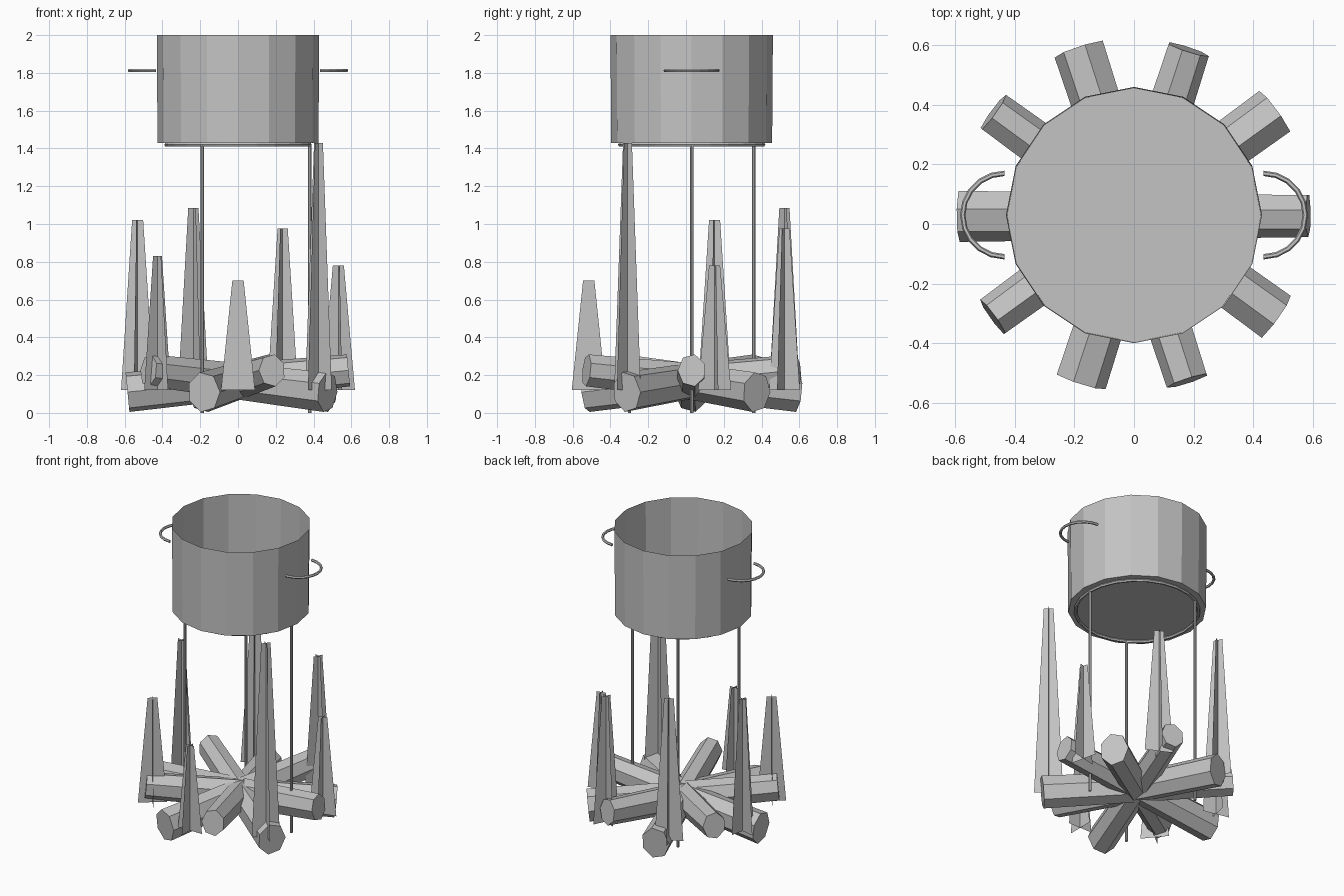
import bpy, bmesh
from math import sin, cos, pi, radians
from mathutils import Vector, Matrix

cube = bpy.data.objects.get("Cube")
if cube:
    bpy.data.objects.remove(cube)

grey = bpy.data.materials.new("plain grey")
grey.use_nodes = True
colour = (0.55, 0.55, 0.55, 1)
grey.diffuse_color = colour
grey.node_tree.nodes["Principled BSDF"].inputs["Base Color"].default_value = colour

CENTRE = Vector((0, 0.03, 0))


def finish(name, bm):
    mesh = bpy.data.meshes.new(name)
    bm.to_mesh(mesh)
    bm.free()
    mesh.materials.append(grey)
    obj = bpy.data.objects.new(name, mesh)
    bpy.context.collection.objects.link(obj)
    return obj


def around(angle, radius, z=0):
    return CENTRE + Vector((radius * cos(angle), radius * sin(angle), z))


def skin(bm, rings, closed=False):
    """Join rings of points into a tube, capped when it is open."""
    loops = [[bm.verts.new(p) for p in ring] for ring in rings]
    pairs = list(zip(loops, loops[1:]))
    if closed:
        pairs.append((loops[-1], loops[0]))
    for a, b in pairs:
        for i in range(len(a)):
            j = (i + 1) % len(a)
            bm.faces.new((a[i], a[j], b[j], b[i]))
    if not closed:
        bm.faces.new(loops[0])
        bm.faces.new(loops[-1])
    bmesh.ops.recalc_face_normals(bm, faces=bm.faces[:])


def arc_tube(name, centre, radius, start, sweep, steps, thick, sides=6):
    """Tube bent along a level arc."""
    closed = sweep > 6
    rings = []
    for s in range(steps if closed else steps + 1):
        a = start + sweep * s / steps
        out = Vector((cos(a), sin(a), 0))
        turns = [2 * pi * k / sides for k in range(sides)]
        rings.append([centre + out * (radius + thick * cos(t))
                      + Vector((0, 0, thick * sin(t))) for t in turns])
    bm = bmesh.new()
    skin(bm, rings, closed)
    return finish(name, bm)


# Open pot
bm = bmesh.new()
bmesh.ops.create_cone(bm, cap_ends=True, segments=16, radius1=0.426, radius2=0.43,
                      depth=0.57, matrix=Matrix.Translation(CENTRE + Vector((0, 0, 1.715))))
top = [f for f in bm.faces if f.normal.z > 0.9]
bmesh.ops.delete(bm, geom=top, context='FACES_ONLY')
finish("pot", bm)

# Pot handles
for side, start in (("left", -pi / 2), ("right", pi / 2)):
    x = 0.435 if side == "left" else -0.435
    arc_tube(side + "_handle", CENTRE + Vector((x, 0, 1.812)), 0.14, start, pi, 10, 0.009)

# Stand: ring and three legs
arc_tube("stand_ring", CENTRE + Vector((0, 0, 1.42)), 0.38, 0, 2 * pi, 24, 0.01)
for n in range(3):
    bm = bmesh.new()
    place = Matrix.Translation(around(n * 2 * pi / 3, 0.38, 0.71))
    bmesh.ops.create_cone(bm, cap_ends=True, segments=8, radius1=0.009, radius2=0.009,
                          depth=1.42, matrix=place)
    finish(f"stand_leg_{n + 1}", bm)

# Crossed logs, thick at the low end
for n in range(5):
    angle = radians(36 + 72 * n)
    right = Vector((sin(angle), -cos(angle), 0))
    rings = []
    for reach, z, wide, tall in ((0.585, 0.11, 0.09, 0.108), (-0.585, 0.225, 0.074, 0.087)):
        end = around(angle, reach, z)
        axis = Vector((cos(angle) * 1.17, sin(angle) * 1.17, -0.115)).normalized()
        up = right.cross(axis)
        turns = [radians(13) + 2 * pi * k / 7 for k in range(7)]
        rings.append([end + right * wide * sin(t) + up * tall * cos(t) for t in turns])
    bm = bmesh.new()
    skin(bm, rings)
    finish(f"log_{n + 1}", bm)

# Flames: two crossed tapering sheets each
for n, tip in enumerate((0.70, 1.43, 0.78, 0.975, 1.085, 1.02, 0.83)):
    angle = -pi / 2 + n * 2 * pi / 7
    bm = bmesh.new()
    for turn in (0, pi / 2):
        d = Vector((cos(angle + turn), sin(angle + turn), 0))
        low, high = around(angle, 0.545, 0.12), around(angle, 0.545, tip)
        corners = (low - d * 0.09, low + d * 0.09, high + d * 0.03, high - d * 0.03)
        bm.faces.new([bm.verts.new(p) for p in corners])
    finish(f"flame_{n + 1}", bm)
